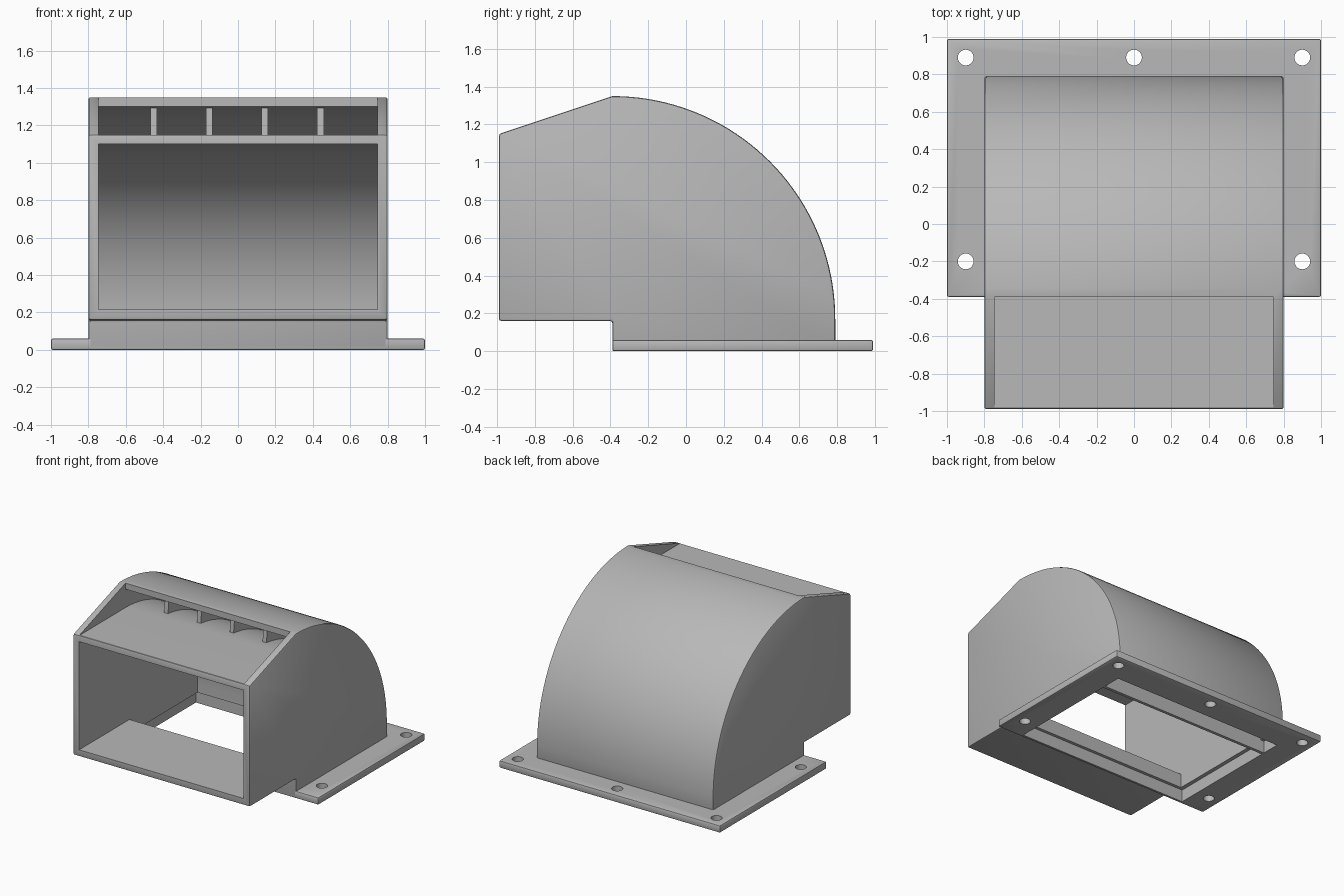
import bpy, bmesh, math

cube = bpy.data.objects.get("Cube")
if cube:
    bpy.data.objects.remove(cube, do_unlink=True)

grey = bpy.data.materials.new("plain_grey")
grey.use_nodes = True
COLOUR = (0.48, 0.48, 0.48, 1)
grey.diffuse_color = COLOUR
grey.node_tree.nodes["Principled BSDF"].inputs["Base Color"].default_value = COLOUR

# Shared centre of the concentric duct bends
CY, CZ = -0.39, 0.17
R_OUT, WALL, CHANNEL = 1.18, 0.05, 0.15
R_ROOF = R_OUT - WALL
R_VANE = R_ROOF - CHANNEL
R_DUCT = R_VANE - WALL
HALF = 0.80
INNER = HALF - WALL - 0.005


def arc(r, a0=90, a1=0, n=40):
    angles = [math.radians(a0 + (a1 - a0) * i / n) for i in range(n + 1)]
    return [(CY + r * math.cos(a), CZ + r * math.sin(a)) for a in angles]


def extrude(name, profile, x0, x1):
    """Extrude a side profile of (y, z) points along x."""
    bm = bmesh.new()
    face = bm.faces.new([bm.verts.new((x0, y, z)) for y, z in profile])
    grown = bmesh.ops.extrude_face_region(bm, geom=[face])
    moved = [v for v in grown["geom"] if isinstance(v, bmesh.types.BMVert)]
    bmesh.ops.translate(bm, verts=moved, vec=(x1 - x0, 0, 0))
    bmesh.ops.recalc_face_normals(bm, faces=bm.faces)
    mesh = bpy.data.meshes.new(name)
    bm.to_mesh(mesh)
    bm.free()
    obj = bpy.data.objects.new(name, mesh)
    bpy.context.collection.objects.link(obj)
    mesh.materials.append(grey)
    return obj


def box(name, half_x, y0, y1, z0, z1):
    return extrude(name, [(y0, z0), (y0, z1), (y1, z1), (y1, z0)], -half_x, half_x)


def activate(obj):
    bpy.ops.object.select_all(action="DESELECT")
    obj.select_set(True)
    bpy.context.view_layer.objects.active = obj


def bevel(obj, width):
    mod = obj.modifiers.new("soft_edges", "BEVEL")
    mod.width = width
    mod.segments = 2
    mod.limit_method = "ANGLE"
    activate(obj)
    bpy.ops.object.modifier_apply(modifier=mod.name)


def cut(obj, cutters):
    activate(obj)
    for cutter in cutters:
        cutter.hide_render = True
        mod = obj.modifiers.new("cut", "BOOLEAN")
        mod.operation = "DIFFERENCE"
        mod.solver = "EXACT"
        mod.object = cutter
        bpy.ops.object.modifier_apply(modifier=mod.name)


# Outer housing as a solid block, and the mounting flange
housing = extrude("housing", [(-0.99, 0.16), (-0.99, 1.15)] + arc(R_OUT)
                  + [(CY + R_OUT, 0.005), (CY, 0.005), (CY, 0.16)], -HALF, HALF)
bevel(housing, 0.012)
flange = box("mounting_flange", 1.0, CY, 0.99, 0, 0.06)
bevel(flange, 0.01)

# Main duct from the front mouth to the base opening
main_duct = extrude("main_duct_cutter", [(-1.2, 0.215), (-1.2, 1.10)] + arc(R_DUCT)
                    + [(CY + R_DUCT, -0.1), (CY + WALL, -0.1), (CY + WALL, 0.215)],
                    -INNER, INNER)

# Upper channel: open wedge above the shelf, running down behind the inner bend
upper_channel = extrude("upper_channel_cutter", [(-1.2, 1.15)] + arc(R_VANE)
                        + [(CY + R_VANE, -0.1), (CY + R_ROOF, -0.1)]
                        + arc(R_ROOF, 0, 90) + [(CY, 1.6), (-1.2, 1.6)],
                        -INNER, INNER)

# Shallow rebates around the underside openings
duct_rebate = box("duct_rebate_cutter", 0.777, -0.365, 0.565, -0.1, 0.10)
channel_rebate = box("channel_rebate_cutter", 0.777, 0.59, 0.741, -0.1, 0.10)

openings = [main_duct, upper_channel, duct_rebate, channel_rebate]

# Screw holes in the flange
holes = []
for x, y in [(-0.9, 0.89), (0, 0.89), (0.9, 0.89), (-0.9, -0.2), (0.9, -0.2)]:
    bpy.ops.mesh.primitive_cylinder_add(vertices=32, radius=0.042, depth=0.4,
                                        location=(x, y, 0))
    hole = bpy.context.object
    hole.name = "screw_hole_cutter"
    hole.data.materials.append(grey)
    holes.append(hole)

cut(housing, openings)
cut(flange, openings + holes)
for cutter in openings + holes:
    bpy.data.objects.remove(cutter, do_unlink=True)

# Curved ribs bridging the upper channel
ribs = []
for i in range(4):
    x = -0.45 + i * 0.297
    ribs.append(extrude("channel_rib_%d" % (i + 1),
                        arc(R_VANE - 0.01, 84, 5) + arc(R_ROOF + 0.01, 5, 84),
                        x - 0.0175, x + 0.0175))

# Smooth the curves, keep the corners crisp
for obj in [housing, flange] + ribs:
    activate(obj)
    bpy.ops.object.shade_smooth_by_angle(angle=math.radians(30))
